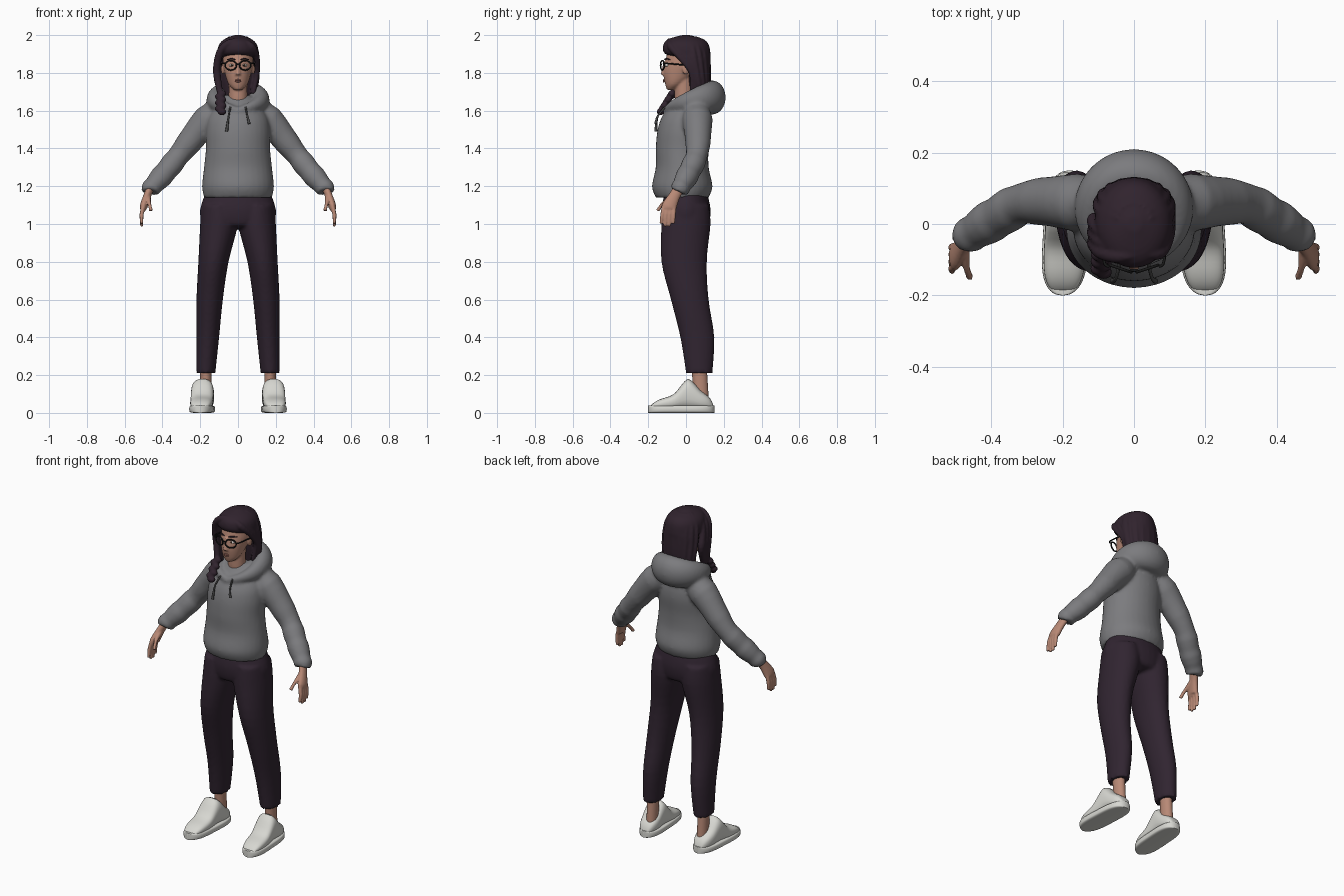
import bpy, bmesh, math
from mathutils import Vector

cube = bpy.data.objects.get("Cube")
if cube:
    bpy.data.objects.remove(cube, do_unlink=True)

X, Y, Z = Vector((1, 0, 0)), Vector((0, 1, 0)), Vector((0, 0, 1))
SIDES = (1, -1)


def material(name, *colour):
    m = bpy.data.materials.new(name)
    m.use_nodes = True
    m.diffuse_color = (*colour, 1)
    shader = m.node_tree.nodes["Principled BSDF"]
    shader.inputs["Base Color"].default_value = (*colour, 1)
    shader.inputs["Roughness"].default_value = .8
    return m


skin = material("skin", .48, .25, .18)
dark_hair = material("dark hair", .03, .017, .027)
fleece = material("grey fleece", .2, .2, .21)
cord = material("dark cord", .07, .07, .07)
plum_cloth = material("dark plum cloth", .03, .018, .03)
leather = material("off white leather", .68, .68, .64)
black = material("black frame", .01, .01, .01)
lip_red = material("lip", .36, .15, .12)
eye_white = material("eye white", .6, .57, .54)
brown = material("brown iris", .04, .02, .01)


def spline(rows, closed, steps):
    """Smooth the rows (x, y, z, radius, second radius) into many rings."""
    rows = [Vector(r if len(r) == 5 else (*r, r[-1])) for r in rows]
    count = len(rows)

    def pick(index):
        return rows[index % count] if closed else rows[max(0, min(count - 1, index))]

    rings = []
    for i in range(count if closed else count - 1):
        before, start, end, after = (pick(i + offset) for offset in (-1, 0, 1, 2))
        leave, arrive = (end - before) / 2, (after - start) / 2
        for step in range(steps):
            t = step / steps
            ease = t * t * (3 - 2 * t)
            rings.append(start.lerp(end, ease) + leave * t * (1 - t) ** 2
                         - arrive * t * t * (1 - t))
    return rings if closed else rings + [rows[-1]]


def sweep(bm, rows, side=1, axis=None, ref=X, power=1, closed=False, seg=20, steps=4, folds=0):
    """Skin elliptical rings along a path; a side of -1 builds it mirrored."""
    path = spline(rows, closed, steps)
    count, rings = len(path), []

    def shape(value):
        return math.copysign(abs(value) ** power, value)

    for i, point in enumerate(path):
        following = path[(i + 1) % count] if closed else path[min(i + 1, count - 1)]
        previous = path[i - 1] if closed else path[max(i - 1, 0)]
        tangent = axis or Vector((following - previous)[:3]).normalized()
        u = (ref - tangent * ref.dot(tangent)).normalized()
        v = tangent.cross(u)
        swell = 1 + folds * math.sin(i * 2) * i / count
        wide, deep = (max(radius * swell, .001) for radius in point[3:])
        ring = []
        for k in range(seg):
            angle = math.tau * k / seg
            co = Vector(point[:3]) + u * shape(math.cos(angle)) * wide + v * shape(math.sin(angle)) * deep
            co.x *= side
            ring.append(bm.verts.new(co))
        rings.append(ring)
    for i in range(count if closed else count - 1):
        ring, following = rings[i], rings[(i + 1) % count]
        for k in range(seg):
            bm.faces.new((ring[k], ring[k - 1], following[k - 1], following[k]))
    if not closed:
        bm.faces.new(rings[0])
        bm.faces.new(rings[-1])


def upright(bm, rows):
    """Stack level ellipses (y, z, half width, half depth) on the centre line."""
    sweep(bm, [(0, *row) for row in rows], axis=Z, seg=32)


def ball(bm, centre, radii):
    sphere = bmesh.ops.create_uvsphere(bm, u_segments=16, v_segments=12, radius=1)
    for vert in sphere["verts"]:
        vert.co = Vector([c + r * k for c, r, k in zip(centre, radii, vert.co)])


def finish(bm, name, mat, voxel=0, smooth=2):
    """Make the object; a voxel size fuses its overlapping pieces."""
    bmesh.ops.recalc_face_normals(bm, faces=bm.faces)
    mesh = bpy.data.meshes.new(name)
    bm.to_mesh(mesh)
    bm.free()
    mesh.materials.append(mat)
    ob = bpy.data.objects.new(name, mesh)
    bpy.context.collection.objects.link(ob)
    if voxel:
        fuse = ob.modifiers.new("fuse", 'REMESH')
        fuse.mode, fuse.voxel_size, fuse.use_smooth_shade = 'VOXEL', voxel, True
        relax = ob.modifiers.new("relax", 'SMOOTH')
        relax.factor, relax.iterations = .5, smooth
    else:
        bpy.ops.object.select_all(action='DESELECT')
        bpy.context.view_layer.objects.active = ob
        ob.select_set(True)
        bpy.ops.object.shade_smooth_by_angle(angle=math.radians(50))


# Hoodie: body, sleeves and lowered hood fused into one garment
bm = bmesh.new()
upright(bm, [(-.02, 1.14, .18, .14), (-.02, 1.2, .19, .16), (-.02, 1.3, .18, .14),
             (-.02, 1.4, .17, .14), (-.01, 1.5, .17, .14), (0, 1.58, .15, .12), (.02, 1.68, .07, .06)])
hood = []
for k in range(16):
    angle = math.tau * k / 16
    back = (1 + math.sin(angle)) / 2
    hood.append((.12 * math.cos(angle), .02 + .12 * math.sin(angle), 1.6 + .07 * math.sqrt(back),
                 .02 + .07 * back, .02 + .05 * back))
sweep(bm, hood, ref=Z, closed=True, seg=24)
for side in SIDES:
    sweep(bm, [(.08, .05, 1.59, .06), (.16, .06, 1.55, .08), (.3, .06, 1.38, .06),
               (.38, .02, 1.28, .06), (.46, -.03, 1.19, .05), (.47, -.04, 1.17, .04)],
          side, seg=24, folds=.09)
finish(bm, "hoodie", fleece, .01, 4)

# Hanging draw cords
bm = bmesh.new()
for side, end in zip(SIDES, (1.53, 1.49)):
    sweep(bm, [(.04, -.11, 1.62, .005), (.05, -.15, 1.57, .005), (.06, -.16, end, .008)], side, seg=8)
finish(bm, "hood_cords", cord)

# Trousers: hips and two tapering legs
bm = bmesh.new()
upright(bm, [(0, 1.17, .17, .11), (0, 1.08, .2, .13), (0, 1, .19, .12), (0, .98, .15, .08)])
for side in SIDES:
    sweep(bm, [(.1, 0, 1.1, .09, .12), (.1, 0, 1, .1, .13), (.13, -.01, .8, .08, .12),
               (.15, .02, .6, .07, .1), (.16, .06, .4, .06, .09), (.17, .07, .21, .05, .07)],
          side, axis=Z, seg=28)
finish(bm, "trousers", plum_cloth, .01)

# Ankles, shoe uppers and soles; the upper rises to a tongue above the instep
ankles, uppers, soles = bmesh.new(), bmesh.new(), bmesh.new()
upper_rows, sole_rows = [], []
for k in range(17):
    t = (1 - math.cos(math.pi * k / 16)) / 2
    rounded = math.sqrt(1 - (2 * t - 1) ** 4)
    tongue = .08 * math.exp(-((t - .6) / .15) ** 2)
    height = rounded * (.07 + .05 * t) + tongue
    x, y, width = .2 - .02 * t, .35 * t - .2, .06 * rounded
    upper_rows.append((x, y, .01 + height / 2, width, height / 2 - .01))
    sole_rows.append((x, y, .02, width + .005, .02))
for side in SIDES:
    sweep(ankles, [(.17, .08, .08, .03, .04), (.17, .07, .24, .03, .04)], side, axis=Z)
    sweep(uppers, upper_rows, side, axis=Y, power=.75, seg=28, steps=2)
    sweep(soles, sole_rows, side, axis=Y, power=.4, seg=28, steps=2)
finish(ankles, "ankles", skin)
finish(uppers, "shoe_uppers", leather)
finish(soles, "shoe_soles", leather)

# Hands: palm, four spread fingers and a thumb
bm = bmesh.new()
for side in SIDES:
    sweep(bm, [(.46, -.03, 1.2, .02, .03), (.48, -.06, 1.15, .02, .03),
               (.5, -.09, 1.09, .02, .04), (.5, -.09, 1.07, .01, .03)], side)
    for spread in (-1.5, -.5, .5, 1.5):
        root, tip = .018 * spread - .09, .022 * spread - .1
        sweep(bm, [(.5, root, 1.1, .011), (.51, (root + tip) / 2, 1.05, .011),
                   (.51, tip, .98 + .015 * abs(spread), .008)], side, seg=10)
    sweep(bm, [(.48, -.06, 1.15, .02), (.47, -.12, 1.11, .01), (.46, -.15, 1.07, .01)], side, seg=10)
finish(bm, "hands", skin, .005, 1)

# Head with neck, nose and ears
bm = bmesh.new()
upright(bm, [(-.08, 1.71, .02, .02), (-.06, 1.74, .05, .05), (-.03, 1.8, .07, .09),
             (-.01, 1.86, .08, .1), (0, 1.93, .07, .09), (0, 1.97, .04, .05)])
upright(bm, [(.01, 1.58, .06, .06), (-.01, 1.67, .05, .05), (-.01, 1.78, .05, .05)])
upright(bm, [(-.11, 1.86, .01, .01), (-.12, 1.81, .01, .01), (-.12, 1.79, .016, .015)])
for side in SIDES:
    ball(bm, (side * .08, 0, 1.82), (.01, .02, .03))
finish(bm, "head", skin, .006)

# Lips, eyes and brows
bm = bmesh.new()
for z in (1.754, 1.762):
    sweep(bm, [(-.024, -.1, 1.758, .002), (0, -.118, z, .005), (.024, -.1, 1.758, .002)], ref=Z, seg=10)
finish(bm, "lips", lip_red)
whites, irises, brows = bmesh.new(), bmesh.new(), bmesh.new()
for side in SIDES:
    ball(whites, (side * .033, -.1, 1.84), (.015, .012, .008))
    ball(irises, (side * .033, -.11, 1.84), (.006, .004, .006))
    sweep(brows, [(.014, -.113, 1.87, .003), (.035, -.105, 1.875, .004), (.056, -.085, 1.87, .003)],
          side, ref=Z, seg=8)
finish(whites, "eyeballs", eye_white)
finish(irises, "irises", brown)
finish(brows, "eyebrows", dark_hair)

# Glasses: two rims, side arms and a bridge
bm = bmesh.new()
for side in SIDES:
    rim = []
    for k in range(12):
        c, s = math.cos(math.tau * k / 12), math.sin(math.tau * k / 12)
        rim.append((.038 + .03 * c, .01 * c - .125, 1.84 + .025 * s, .004))
    sweep(bm, rim, side, ref=Y, closed=True, seg=8)
    sweep(bm, [(.07, -.12, 1.85, .004), (.085, -.1, 1.85, .004), (.085, .01, 1.84, .004)], side, ref=Z, seg=8)
sweep(bm, [(-.01, -.13, 1.845, .004), (.01, -.13, 1.845, .004)], ref=Z, seg=8)
finish(bm, "glasses", black)

# Hair: main mass, strands down the back, swept fringe and a side braid
bm = bmesh.new()
upright(bm, [(.07, 1.65, .07, .04), (.07, 1.75, .09, .06), (.06, 1.86, .1, .07), (.01, 1.9, .11, .12),
             (0, 1.95, .1, .12), (0, 1.98, .07, .09), (0, 2, .02, .02)])
for k in range(9):
    c, s = math.cos(math.pi * (k + .5) / 9), math.sin(math.pi * (k + .5) / 9)
    strand = []
    for reach, drop in ((.04, 0), (.08, .1), (.1, .3), (.1, .7), (.08, 1)):
        y = .01 + .06 * drop + reach * s * (1 - drop / 2)
        strand.append((reach * c, y, 1.98 - .3 * drop, .016))
    sweep(bm, strand, seg=10)
for lock in range(3):
    y = lock * .03
    sweep(bm, [(.03, y - .08, 1.97, .01), (-.04, y - .09, 1.96, .02), (-.09, y - .08, 1.92, .02),
               (-.11, y - .06, 1.85, .02), (-.11, y - .05, 1.78, .02), (-.09, y / 2 - .07, 1.67, .015)],
          ref=Y, seg=12)
    sweep(bm, [(.02, y - .08, 1.97, .01), (.07, y - .08, 1.94, .02), (.1, y - .03, 1.88, .015),
               (.1, y / 2 + .03, 1.8, .015), (.08, y / 2 + .03, 1.69, .012)], ref=Y, seg=12)
for k in range(7):
    sway = .007 * (-1) ** k
    ball(bm, (sway - .092, -.075 - k * .01, 1.69 - k * .016), (.024, .02, .018))
finish(bm, "hair", dark_hair, .006)
